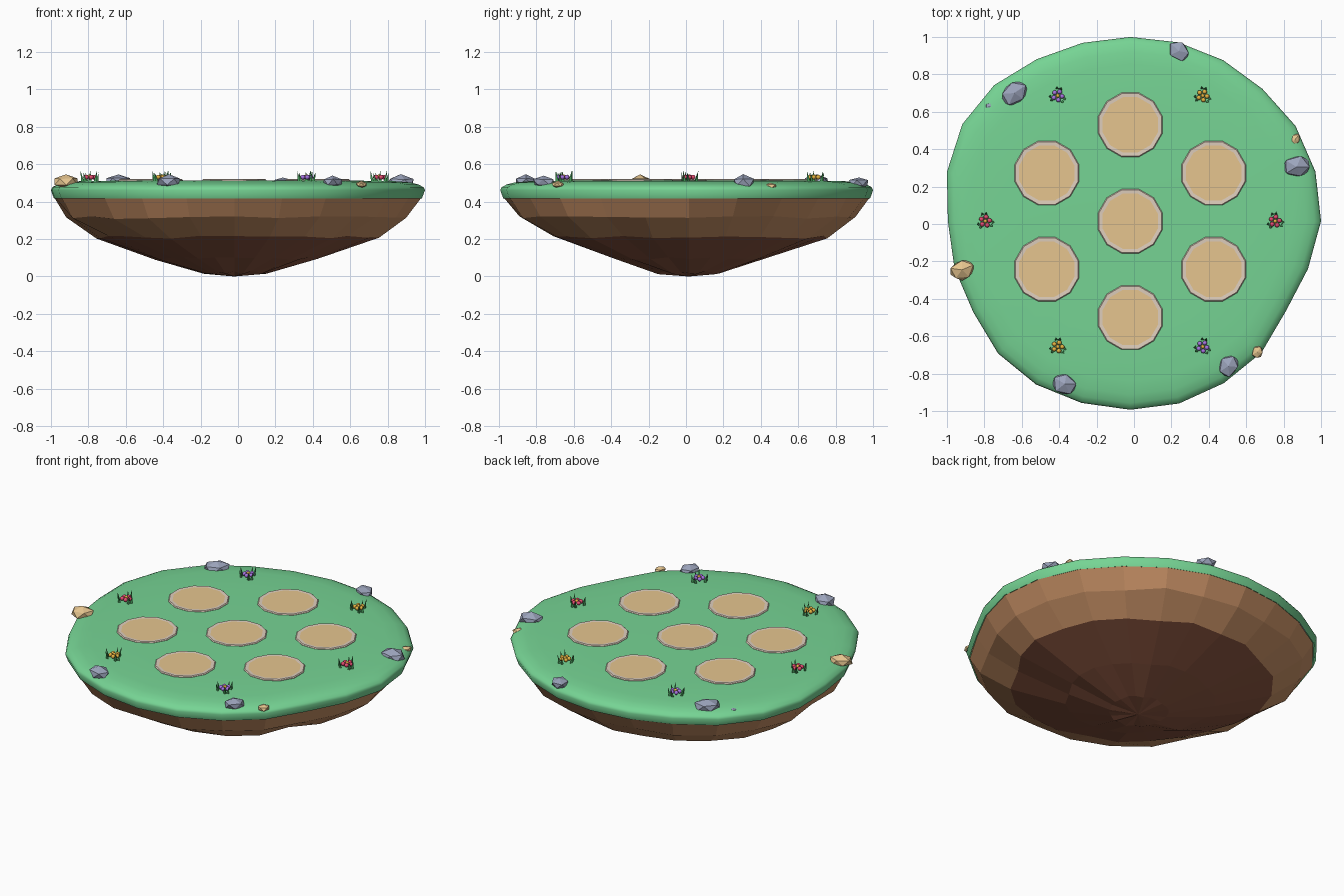
import bpy, bmesh, math, random
from mathutils import Vector, Matrix

random.seed(4)
cube = bpy.data.objects.get("Cube")
if cube:
    bpy.data.objects.remove(cube, do_unlink=True)


def material(name, *rgb):
    """Flat material from an 8-bit screen colour."""
    lin = [((c / 255 + 0.055) / 1.055) ** 2.4 for c in rgb] + [1]
    m = bpy.data.materials.new(name)
    m.diffuse_color = lin
    m.use_nodes = True
    m.node_tree.nodes["Principled BSDF"].inputs["Base Color"].default_value = lin
    return m


grass = material("grass green", 118, 212, 148)
leaf = material("leaf green", 70, 160, 90)
earth = material("light earth", 204, 148, 104)
deep = material("dark earth", 142, 88, 66)
sand = material("sand", 230, 197, 143)
rim = material("pale rim", 224, 207, 190)
stone = material("grey stone", 156, 164, 188)
red = material("red petals", 230, 76, 114)
yellow = material("yellow petals", 230, 180, 66)
purple = material("purple petals", 168, 116, 226)

# Centre of the island and its uneven outline, one factor every 15 degrees
CX, CY = -.02, .015
OUTLINE = [1.02, 1.025, 1.02, 1, .994, .99, .985, .987, 1, 1.029, 1.037, 1.015,
           .975, .973, .97, 1, 1.008, 1.006, 1.008, 1.009, 1, .993, .961, .984]


def finish(name, bm, mats, loc=(0, 0, 0), smooth=False):
    me = bpy.data.meshes.new(name)
    for f in bm.faces:
        f.smooth = f.smooth or smooth
    bm.normal_update()
    bm.to_mesh(me)
    bm.free()
    for m in mats:
        me.materials.append(m)
    ob = bpy.data.objects.new(name, me)
    ob.location = loc
    bpy.context.collection.objects.link(ob)
    return ob


def lathe(profile, shape, bands, turn=0.0, wobble=0.0):
    """Spin a top-to-bottom (radius, height) profile; bands give a material per strip."""
    bm = bmesh.new()
    sides = len(shape)
    rings = []
    for i, (r, z) in enumerate(profile):
        if r == 0:
            rings.append([bm.verts.new((0, 0, z))] * sides)
            continue
        ring = []
        j = wobble if i else 0
        for k, factor in enumerate(shape):
            a = math.tau * k / sides + turn
            rr = r * factor * (1 + random.uniform(-j, j))
            ring.append(bm.verts.new((rr * math.cos(a), rr * math.sin(a),
                                      z + random.uniform(-j, j) * 0.4)))
        rings.append(ring)
    for i, (up, low) in enumerate(zip(rings, rings[1:])):
        for k in range(sides):
            n = (k + 1) % sides
            corners = list(dict.fromkeys((up[k], low[k], low[n], up[n])))
            bm.faces.new(corners).material_index = bands[i]
    return bm


# Grass cap with a rounded edge
top = lathe([(0, .514), (.6, .513), (.85, .509), (.92, .503), (.965, .492),
             (.992, .477), (1, .462), (.984, .418)], OUTLINE, [0] * 7)
finish("grass_cap", top, [grass], (CX, CY, 0), smooth=True)

# Earth underside, lighter above and darker below, flattened on one side
under = lathe([(.98, .42), (.905, .315), (.745, .21), (.43, .095), (.17, .02), (0, 0)],
              OUTLINE, [0, 0, 1, 1, 1], wobble=.02)
dent = Vector((-.57, -.82, 0))
for v in under.verts:
    if .05 < v.co.z < .25:
        facing = max(0, v.co.xy.normalized().dot(dent.xy))
        v.co.xy *= 1 - .1 * facing ** 4
finish("earth_underside", under, [earth, deep], (CX, CY, 0))

# Seven round plots: one in the middle, six around it
spots = [(0, 0)] + [(.515 * math.cos(math.radians(a)), .515 * math.sin(math.radians(a)))
                    for a in range(30, 390, 60)]
for i, (x, y) in enumerate(spots):
    plot = lathe([(0, .519), (.153, .519), (.173, .52), (.178, .515), (.178, .505)],
                 [1] * 12, [0, 1, 1, 1], math.radians(15))
    finish(f"plot_{i}", plot, [sand, rim], (CX + x, CY + y, 0))


# Flowers: five petals, a yellow heart and three pairs of grass blades
def ball(bm, loc, r, index):
    made = bmesh.ops.create_icosphere(bm, subdivisions=2, radius=r,
                                      matrix=Matrix.Translation(loc))
    for f in {f for v in made["verts"] for f in v.link_faces}:
        f.material_index = index
        f.smooth = True


def flower(name, petal, loc, turn):
    bm = bmesh.new()
    for k in range(5):
        a = math.tau * k / 5 + turn
        ball(bm, (.023 * math.cos(a), .023 * math.sin(a), .02), .0128, 0)
    ball(bm, (0, 0, .024), .011, 1)
    for k in range(3):
        for off, high in ((-.25, .054), (.25, .045)):
            a = math.tau * k / 3 + math.pi / 2 + turn + off
            out = Vector((math.cos(a), math.sin(a), 0))
            side = Vector((-out.y, out.x, 0)) * .009
            foot = out * .036
            base = [bm.verts.new(p) for p in (foot + side, foot - side, foot + out * .013)]
            tip = bm.verts.new(out * .051 + Vector((0, 0, high)))
            for n in range(3):
                f = bm.faces.new((base[n], base[(n + 1) % 3], tip))
                f.material_index = 2
    bmesh.ops.recalc_face_normals(bm, faces=bm.faces)
    finish(name, bm, [petal, yellow, leaf], loc)


for k in range(6):
    a = math.tau * k / 6
    flower(f"flower_{k}", (red, yellow, purple)[k % 3],
           (CX + .775 * math.cos(a), CY + .775 * math.sin(a), .511), random.uniform(-.3, .3))


# Faceted stones along the edge
def rock(name, mat, x, y, z, size, turn):
    bm = bmesh.new()
    bmesh.ops.create_icosphere(bm, subdivisions=1, radius=1)
    for v in bm.verts:
        v.co *= random.uniform(.85, 1.1)
    spin = Matrix.Rotation(turn, 4, 'Z')
    shape = Matrix.Diagonal((size * 1.1, size * .9, size * .57, 1))
    bm.transform(spin @ shape)
    finish(name, bm, [mat], (x, y, z))


grey_rocks = [(-.64, .70, .507, .076, .6), (.24, .925, .5, .058, 2.4),
              (.87, .305, .503, .072, 0), (-.37, -.855, .506, .068, 2.6),
              (.505, -.76, .504, .062, 1.1), (-.775, .63, .489, .021, 0)]
tan_rocks = [(-.92, -.245, .507, .064, .4), (.66, -.685, .492, .036, 1), (.86, .45, .483, .034, .9)]
for i, r in enumerate(grey_rocks):
    rock(f"grey_rock_{i}", stone, *r)
for i, r in enumerate(tan_rocks):
    rock(f"tan_rock_{i}", sand, *r)
